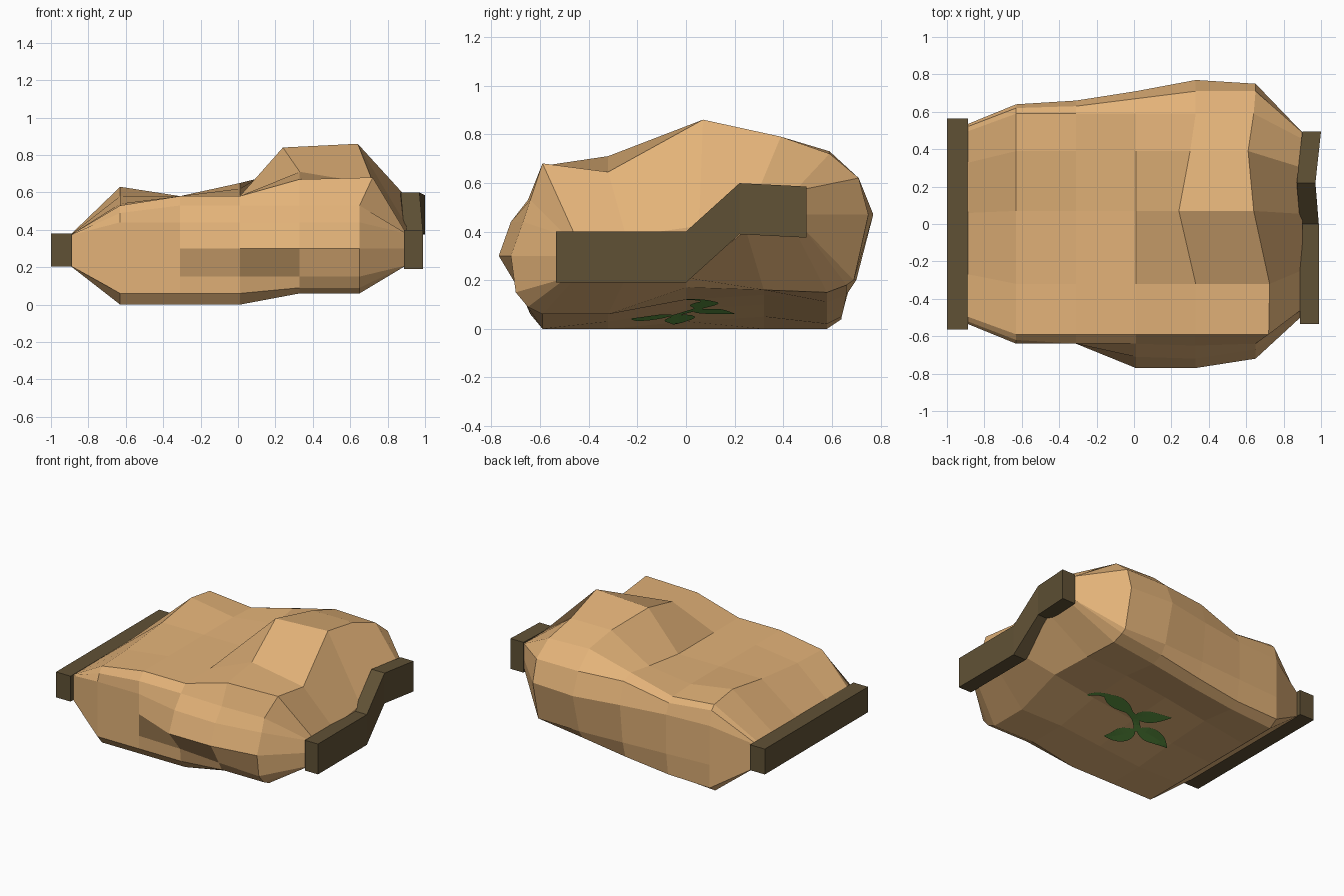
import bpy, bmesh, math
from mathutils import Vector
from mathutils.bvhtree import BVHTree

if "Cube" in bpy.data.objects:
    bpy.data.objects.remove(bpy.data.objects["Cube"])


def material(name, col):
    m = bpy.data.materials.new(name)
    m.diffuse_color = (*col, 1)
    m.use_nodes = True
    m.node_tree.nodes["Principled BSDF"].inputs["Base Color"].default_value = m.diffuse_color
    return m


TAN = material("tan_cloth", (0.77, 0.45, 0.19))
DARK = material("dark_seam", (0.118, 0.083, 0.036))
GREEN = material("sprout_green", (0.12, 0.33, 0.06))


def make(name, bm, mat):
    me = bpy.data.meshes.new(name)
    bm.to_mesh(me)
    me.materials.append(mat)
    ob = bpy.data.objects.new(name, me)
    bpy.context.collection.objects.link(ob)
    return ob


def loft(rings):
    """Skin closed rings of points and cap both ends."""
    bm = bmesh.new()
    vs = [[bm.verts.new(p) for p in r] for r in rings]
    n = len(vs[0])
    for a, b in zip(vs, vs[1:]):
        for k in range(n):
            bm.faces.new((a[k], a[(k + 1) % n], b[(k + 1) % n], b[k]))
    bm.faces.new(vs[0])
    bm.faces.new(vs[-1])
    bmesh.ops.recalc_face_normals(bm, faces=bm.faces)
    return bm


# Sack body: cross sections along x (top, bottom, front bulge, back bulge)
XS = [-0.63, -0.31, 0.01, 0.33, 0.65]
TOP_Y = [-0.59, -0.32, 0.07, 0.39, 0.59]
TOP = [[0.53, 0.54, 0.58, 0.63, 0.60],
       [0.58, 0.58, 0.58, 0.58, 0.57],
       [0.58, 0.58, 0.58, 0.62, 0.65],
       [0.67, 0.71, 0.84, 0.79, 0.73],
       [0.68, 0.645, 0.86, 0.79, 0.72]]
TOP_DX = {3: [0, 0, -0.09, -0.03, 0], 4: [0.07, 0.075, -0.01, -0.04, -0.01]}
BOT_Y = [-0.59, -0.32, 0.0, 0.32, 0.58]
BOT = [[0.0, 0.0, 0.0, 0.0, 0.0],
       [0.0, 0.0, 0.03, 0.05, 0.02],
       [0.0, 0.03, 0.08, 0.10, 0.06],
       [0.06, 0.06, 0.12, 0.14, 0.11],
       [0.06, 0.06, 0.17, 0.16, 0.15]]
FRONT_Z = [0.06, 0.15, 0.30, 0.44, 0.53]
FRONT = [[0.64, 0.64, 0.64, 0.64, 0.62],
         [0.64, 0.64, 0.64, 0.64, 0.64],
         [0.64, 0.65, 0.77, 0.71, 0.64],
         [0.65, 0.68, 0.77, 0.72, 0.65],
         [0.65, 0.70, 0.72, 0.67, 0.64]]
BACK_Z = [0.04, 0.2, 0.47, 0.62]
BACK = [[0.64, 0.64, 0.64, 0.62],
        [0.64, 0.66, 0.66, 0.63],
        [0.65, 0.68, 0.71, 0.67],
        [0.66, 0.70, 0.77, 0.71],
        [0.66, 0.69, 0.75, 0.71]]

rings = []
for i, x in enumerate(XS):
    dx = TOP_DX.get(i, [0] * 5)
    r = [(x + d, y, z) for d, y, z in zip(dx, TOP_Y, TOP[i])]
    r += [(x, y, min(max(z, BOT[i][4] + 0.03), TOP[i][4] - 0.03))
          for y, z in zip(BACK[i][::-1], BACK_Z[::-1])]
    r += [(x, y, z) for y, z in zip(BOT_Y[::-1], BOT[i][::-1])]
    r += [(x, -y, min(max(z, BOT[i][0] + 0.03), TOP[i][0] - 0.04))
          for y, z in zip(FRONT[i], FRONT_Z)]
    rings.append(r)


def seam_z(y):
    """Height of the right seam's middle, which steps up toward the back."""
    return 0.295 + 0.195 * min(max(y / 0.22, 0), 1)


def pinch(ring, x, ymax, mid, half):
    out = []
    for _, y, z in ring:
        y *= ymax / 0.7
        m = mid(y)
        out.append((x, max(-ymax, min(ymax, y * 1.1)), max(m - half, min(m + half, z))))
    return out


rings.insert(0, pinch(rings[0], -0.9, 0.53, lambda y: 0.29, 0.08))
rings.append(pinch(rings[-1], 0.9, 0.49, seam_z, 0.085))
body_bm = loft(rings)
tree = BVHTree.FromBMesh(body_bm)
make("sack_body", body_bm, TAN)


# Seam bars: rectangular section swept along y
def bar(name, stations, height, depth):
    h = height / 2
    make(name, loft([[(x, y, z - h), (x + depth, y, z - h),
                      (x + depth, y, z + h), (x, y, z + h)]
                     for x, y, z in stations]), DARK)


bar("left_seam", [(-1, -0.565, 0.292), (-1, 0.565, 0.292)], 0.176, 0.112)
bar("right_seam", [(0.888, -0.535, 0.295), (0.888, 0.0, 0.295),
                   (0.87, 0.22, 0.494), (0.9, 0.495, 0.48)], 0.21, 0.1)


# Sprout emblem: thin strips laid just under the sack's bottom
def on_bottom(x, y):
    hit = tree.ray_cast(Vector((x, y, -1)), Vector((0, 0, 1)))[0]
    return Vector((x, y, (hit.z if hit else 0.05) - 0.007))


def strip(bm, path, width):
    """Flat strip along path; width(t) gives its half width."""
    n = len(path) - 1
    rows = []
    for i, p in enumerate(path):
        d = (path[min(i + 1, n)] - path[max(i - 1, 0)]).normalized()
        s = Vector((-d.y, d.x)) * width(i / n)
        rows.append([bm.verts.new(on_bottom(*(p + s * k))) for k in (-1, 0, 1)])
    for a, b in zip(rows, rows[1:]):
        for k in (0, 1):
            bm.faces.new((a[k], b[k], b[k + 1], a[k + 1]))


def curve(a, b, c, n=8):
    a, b, c = Vector(a), Vector(b), Vector(c)
    return [a * (1 - t) ** 2 + b * 2 * t * (1 - t) + c * t * t
            for t in (i / n for i in range(n + 1))]


bm = bmesh.new()
leaf = lambda w: (lambda t: 0.003 + w * math.sin(math.pi * t ** 0.8))
strip(bm, curve((0.04, 0.05), (-0.04, 0.09), (-0.14, 0.2)), leaf(0.055))
strip(bm, curve((-0.06, -0.05), (-0.17, 0.0), (-0.31, -0.05)), leaf(0.06))
strip(bm, curve((-0.05, -0.05), (-0.03, -0.17), (0.06, -0.22)), leaf(0.06))
strip(bm, curve((0.31, 0.08), (0.17, 0.08), (0.05, 0.05)), leaf(0.055))
strip(bm, curve((0.12, 0.06), (0.0, 0.05), (-0.07, -0.06)), lambda t: 0.022)
strip(bm, curve((0.27, 0.09), (0.36, 0.07), (0.38, 0.0)), lambda t: 0.022 - 0.014 * t)
for f in bm.faces:
    f.normal_update()
    if f.normal.z > 0:
        f.normal_flip()
make("sprout_emblem", bm, GREEN)
